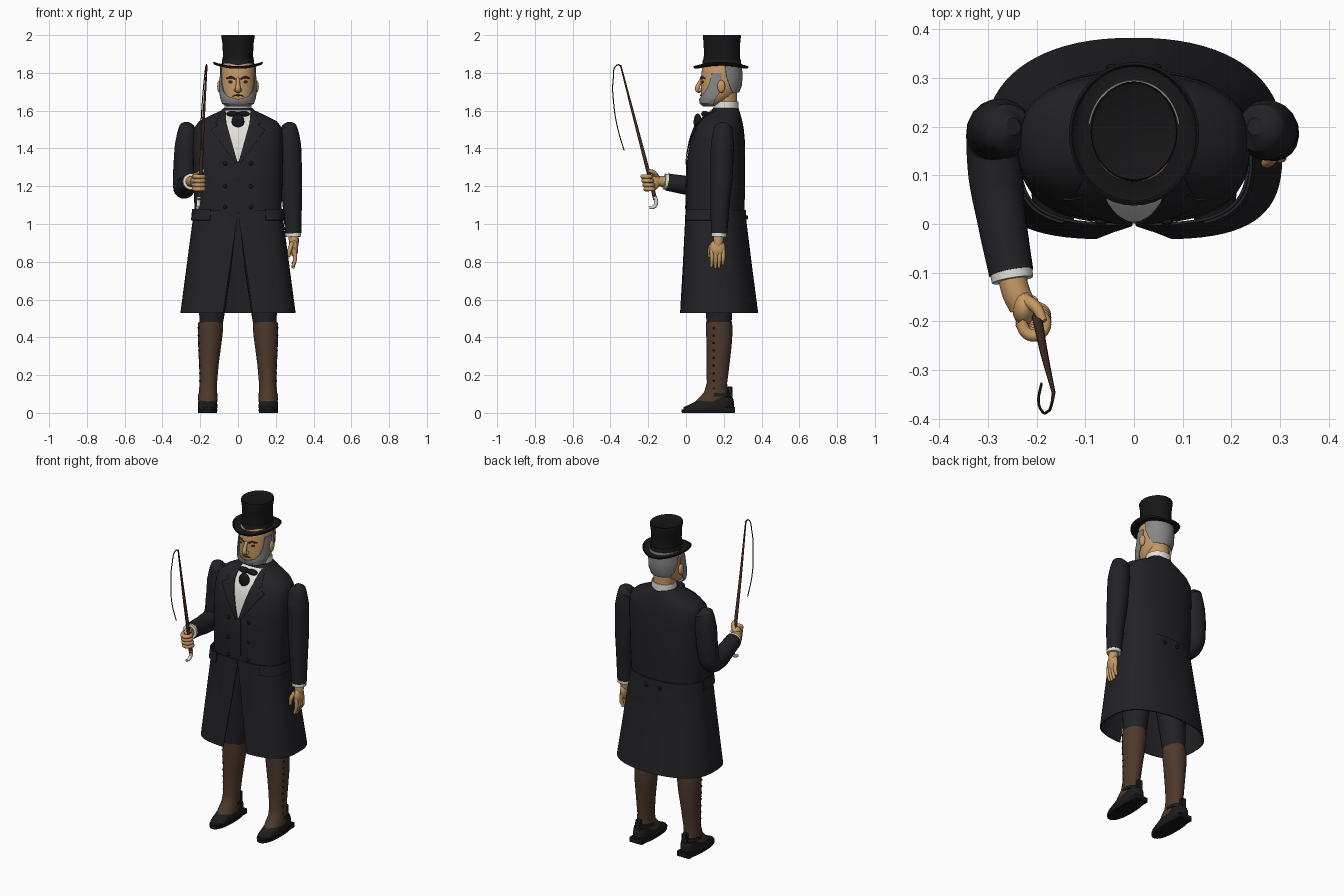
import bpy, bmesh
from math import sin, cos, radians
from mathutils import Matrix, Vector


def mat(name, r, g, b):
    m = bpy.data.materials.new(name)
    m.diffuse_color = (r, g, b, 1)
    return m


COAT = mat("black_wool", .016, .015, .018)
HAT = mat("black_silk", .008, .008, .009)
SHOE = mat("black_leather", .013, .011, .011)
BROWN = mat("brown_leather", .075, .04, .025)
ROD = mat("dark_wood", .06, .025, .015)
SKIN = mat("skin", .56, .32, .13)
HAIR = mat("grey_hair", .24, .24, .24)
WHITE = mat("linen", .75, .74, .7)
DARK = mat("dark_features", .05, .025, .015)


def smooth(o, material, mirror):
    bpy.ops.object.select_all(action='DESELECT')
    o.select_set(True)
    bpy.context.view_layer.objects.active = o
    if o.type == 'CURVE':
        bpy.ops.object.convert(target='MESH')
        o = bpy.context.object
    o.data.materials.clear()
    o.data.materials.append(material)
    bpy.ops.object.shade_smooth_by_angle(angle=radians(40))
    if mirror:
        o.modifiers.new("mirror", 'MIRROR')
    return o


def finish(bm, name, material, mirror=False, thick=0):
    bmesh.ops.recalc_face_normals(bm, faces=bm.faces[:])
    if thick:
        bmesh.ops.solidify(bm, geom=bm.faces[:], thickness=thick)
        bmesh.ops.recalc_face_normals(bm, faces=bm.faces[:])
    me = bpy.data.meshes.new(name)
    bm.to_mesh(me)
    bm.free()
    o = bpy.data.objects.new(name, me)
    bpy.context.collection.objects.link(o)
    return smooth(o, material, mirror)


# Stacked elliptical rows (z, cx, cy, rx, ry[, a0, a1]); angles run from the front towards +x
def shell(name, rows, material, n=36, e=1.0, eb=1.0, thick=0, cap=True, mirror=False, bend=None):
    bm = bmesh.new()
    closed = len(rows[0]) == 5
    rings = []
    for row in rows:
        z, cx, cy, rx, ry = row[:5]
        a0, a1 = (0, 360) if closed else row[5:]
        ring = []
        for i in range(n if closed else n + 1):
            a = radians(a0 + (a1 - a0) * i / n)
            s, c = sin(a), cos(a)
            p = e if c > 0 else eb
            x = cx + rx * abs(s) ** p * (1 if s > 0 else -1)
            y = cy - ry * abs(c) ** p * (1 if c > 0 else -1)
            ring.append(bm.verts.new((x, y, z + (bend(x) if bend else 0))))
        rings.append(ring)
    for r, q in zip(rings, rings[1:]):
        for i in range(n):
            j = (i + 1) % len(r)
            bm.faces.new((r[i], r[j], q[j], q[i]))
    if closed and cap:
        bm.faces.new(rings[0])
        bm.faces.new(rings[-1])
    return finish(bm, name, material, mirror, thick)


# Round tube through points (x, y, z, radius)
def tube(name, pts, material, mirror=False, res=5):
    cu = bpy.data.curves.new(name, 'CURVE')
    cu.dimensions = '3D'
    cu.bevel_depth, cu.bevel_resolution, cu.use_fill_caps = 1, res, True
    sp = cu.splines.new('BEZIER')
    sp.resolution_u = 6
    sp.bezier_points.add(len(pts) - 1)
    for b, p in zip(sp.bezier_points, pts):
        b.co, b.radius = p[:3], p[3]
        b.handle_left_type = b.handle_right_type = 'AUTO'
    o = bpy.data.objects.new(name, cu)
    bpy.context.collection.objects.link(o)
    return smooth(o, material, mirror)


def ball(name, loc, size, material, mirror=False, seg=16):
    bm = bmesh.new()
    m = Matrix.Translation(loc) @ Matrix.Diagonal((*size, 1))
    bmesh.ops.create_uvsphere(bm, u_segments=seg, v_segments=seg // 2, radius=1, matrix=m)
    return finish(bm, name, material, mirror)


def box(name, loc, size, material, mirror=False):
    bm = bmesh.new()
    bmesh.ops.create_cube(bm, size=1, matrix=Matrix.Translation(loc) @ Matrix.Diagonal((*size, 1)))
    bmesh.ops.bevel(bm, geom=bm.edges[:], offset=.004, segments=1, affect='EDGES')
    return finish(bm, name, material, mirror)


# Coat body
E = .75
TORSO = [(1.02, 0, .155, .228, .153), (1.2, 0, .157, .235, .156), (1.35, 0, .16, .238, .153),
         (1.45, 0, .168, .238, .143), (1.51, 0, .176, .232, .129), (1.545, 0, .184, .205, .114),
         (1.575, 0, .195, .145, .095), (1.6, 0, .207, .09, .075), (1.615, 0, .21, .074, .066)]
shell("coat_body", TORSO, COAT, 48, E, .85)


def front(x, z):
    """y of the coat's front surface at x, z"""
    for a, b in zip(TORSO, TORSO[1:]):
        if z <= b[0]:
            t = max(0, (z - a[0]) / (b[0] - a[0]))
            cy, rx, ry = (a[k] + (b[k] - a[k]) * t for k in (2, 3, 4))
            return cy - ry * max(0, 1 - abs(x / rx) ** (2 / E)) ** (E / 2)
    return TORSO[-1][2] - TORSO[-1][4]


# Thin cloth panel laid on the coat front between two (x, z) edges
def panel(name, left, right, off, material, mirror=False, n=8, k=5):
    bm = bmesh.new()
    rows = []
    for s in range(len(left) - 1):
        for t in range(k + (s == len(left) - 2)):
            l = Vector(left[s]).lerp(Vector(left[s + 1]), t / k)
            r = Vector(right[s]).lerp(Vector(right[s + 1]), t / k)
            pts = [l.lerp(r, i / n) for i in range(n + 1)]
            rows.append([bm.verts.new((p.x, front(p.x, p.y) - off, p.y)) for p in pts])
    for a, b in zip(rows, rows[1:]):
        for i in range(n):
            bm.faces.new((a[i], a[i + 1], b[i + 1], b[i]))
    return finish(bm, name, material, mirror, .004)


panel("shirt_front", [(-.07, 1.6), (-.055, 1.5), (-.003, 1.33)], [(.07, 1.6), (.055, 1.5), (.003, 1.33)], .004, WHITE)
panel("lapel", [(.066, 1.6), (.062, 1.535), (.058, 1.525), (.054, 1.51), (.004, 1.33)],
      [(.085, 1.6), (.12, 1.535), (.105, 1.525), (.145, 1.5), (.012, 1.32)], .009, COAT, True)
panel("front_overlap", [(.008, 1.33), (.012, 1.02)], [(.016, 1.33), (.022, 1.02)], .004, COAT)
for z in (1.32, 1.2, 1.09):
    ball("coat_button", (.068, front(.068, z) - .003, z), (.011, .007, .011), HAT, True, 12)

# Coat skirt, open at the front, with pocket flaps and back buttons
shell("coat_skirt", [(1.075, 0, .157, .237, .16, .05, 359.95), (1.02, 0, .157, .24, .162, .1, 359.9),
                     (.78, 0, .166, .272, .183, 2.5, 357.5), (.53, 0, .175, .305, .207, 6, 354)],
      COAT, 72, .6, .88, .006)
shell("pocket_flap", [(1.08, 0, .157, .243, .166, 25, 95), (1.02, 0, .157, .249, .172, 25, 95)],
      COAT, 20, .6, .88, .006, mirror=True)
ball("back_button", (.045, .322, 1.035), (.012, .007, .012), HAT, True, 12)

# Collar and cravat
shell("shirt_collar", [(1.59, 0, .212, .074, .068), (1.648, 0, .212, .071, .066)], WHITE, thick=.005, cap=False)
shell("cravat_band", [(1.588, 0, .208, .08, .076), (1.607, 0, .209, .077, .072)], HAT)
ball("cravat_knot", (0, .062, 1.54), (.034, .022, .045), HAT)
ball("cravat_wing", (.028, .1, 1.583), (.034, .02, .016), HAT, True)

# Head
tube("neck", [(0, .21, 1.58, .062), (0, .21, 1.65, .062), (0, .2, 1.72, .07)], SKIN)
shell("head", [(1.625, 0, .135, .04, .035), (1.645, 0, .148, .07, .063), (1.68, 0, .168, .085, .088),
               (1.72, 0, .181, .09, .101), (1.78, 0, .185, .091, .105), (1.84, 0, .187, .086, .1),
               (1.9, 0, .19, .06, .08)], SKIN, e=.9)
shell("beard", [(1.8, 0, .187, .096, .11, 66, 92), (1.74, 0, .183, .098, .11, 60, 95),
                (1.7, 0, .175, .099, .106, 48, 93), (1.676, 0, .166, .096, .099, 32, 90),
                (1.66, 0, .158, .093, .09, 0, 88), (1.637, 0, .148, .084, .075, 0, 90),
                (1.622, 0, .143, .06, .052, 0, 90), (1.621, 0, .143, .003, .003, 0, 90)],
      HAIR, 18, .85, thick=.004, mirror=True)
shell("hair", [(1.85, 0, .187, .095, .108, 100, 180), (1.78, 0, .187, .099, .113, 104, 180),
               (1.73, 0, .184, .098, .111, 116, 180), (1.695, 0, .178, .092, .103, 132, 180)],
      HAIR, 16, thick=.004, mirror=True)
ball("ear", (.097, .187, 1.728), (.013, .021, .034), SKIN, True)
tube("nose", [(0, .085, 1.772, .008), (0, .068, 1.74, .011), (0, .062, 1.713, .015), (0, .078, 1.7, .01)], SKIN)
ball("nostril", (.012, .073, 1.709), (.01, .011, .009), SKIN, True, 12)
ball("eye", (.036, .092, 1.752), (.015, .009, .008), DARK, True, 12)
tube("eyebrow", [(.014, .079, 1.768, .004), (.038, .083, 1.777, .006), (.062, .102, 1.77, .003)], ROD, True, 3)
tube("mouth", [(-.028, .085, 1.678, .002), (0, .078, 1.681, .005), (.028, .085, 1.678, .002)], DARK, res=3)

# Top hat
shell("hat_crown", [(1.835, 0, .19, .083, .1), (1.9, 0, .19, .08, .095), (1.96, 0, .19, .083, .097),
                    (1.994, 0, .19, .089, .101), (2.0, 0, .19, .087, .099), (1.996, 0, .19, .08, .092)], HAT, 40)
shell("hat_band", [(1.838, 0, .19, .086, .103), (1.872, 0, .19, .0845, .101)], SHOE, 40)
shell("hat_brim", [(1.838, 0, .188, .08, .097), (1.828, 0, .186, .11, .125), (1.829, 0, .185, .123, .138),
                   (1.836, 0, .185, .128, .142)], HAT, 40, thick=.006, cap=False,
      bend=lambda x: .022 * (x / .128) ** 2)

# Hanging arm and hand
tube("left_sleeve", [(.248, .2, 1.53, .018), (.26, .197, 1.51, .05), (.272, .193, 1.42, .062), (.28, .188, 1.25, .059),
                     (.287, .18, 1.1, .051), (.292, .176, .95, .043)], COAT, res=7)
tube("left_cuff", [(.292, .176, .965, .042), (.293, .175, .932, .041)], WHITE)
tube("left_wrist", [(.293, .175, .95, .028), (.296, .17, .9, .026), (.296, .167, .87, .02)], SKIN)
ball("left_palm", (.297, .167, .872), (.022, .042, .048), SKIN)
for i in range(4):
    y = .137 + .02 * i
    drop = (.765, .758, .762, .778)[i]
    tube("left_finger", [(.299, y, .862, .012), (.302, y, .815, .011), (.29, y - .002, drop + .008, .008)], SKIN, res=3)
tube("left_thumb", [(.288, .142, .9, .013), (.274, .127, .865, .012), (.268, .125, .825, .008)], SKIN, res=3)

# Raised arm and gripping hand
tube("right_sleeve", [(-.248, .2, 1.53, .018), (-.26, .197, 1.51, .05), (-.272, .195, 1.42, .062),
                      (-.283, .192, 1.29, .06), (-.288, .17, 1.205, .056), (-.284, .1, 1.19, .056),
                      (-.27, .0, 1.205, .05), (-.252, -.1, 1.222, .046)], COAT, res=7)
tube("right_cuff", [(-.254, -.085, 1.221, .044), (-.249, -.115, 1.225, .043)], WHITE)
tube("right_wrist", [(-.252, -.1, 1.223, .029), (-.242, -.14, 1.226, .029), (-.228, -.17, 1.226, .028)], SKIN)
ball("right_palm", (-.226, -.172, 1.226), (.024, .037, .046), SKIN)
for i in range(4):
    z, d = 1.185 + .022 * i, -.005 * i
    tube("right_finger", [(-.234, -.185 + d, z, .012), (-.215, -.212 + d, z, .0125), (-.19, -.208 + d, z, .012),
                          (-.182, -.182 + d, z, .011), (-.202, -.165 + d, z, .009)], SKIN, res=3)
tube("right_thumb", [(-.226, -.155, 1.25, .014), (-.2, -.172, 1.273, .012), (-.186, -.2, 1.283, .009)], SKIN, res=3)

# Riding whip with hooked end and lash
tube("whip_rod", [(-.207, -.163, 1.13, .011), (-.2, -.188, 1.23, .0105), (-.185, -.262, 1.515, .008),
                  (-.165, -.346, 1.84, .004)], ROD, res=4)
tube("whip_hook", [(-.206, -.166, 1.145, .012), (-.209, -.158, 1.112, .011), (-.212, -.17, 1.091, .01),
                   (-.215, -.193, 1.086, .008)], WHITE, res=4)
tube("whip_lash", [(-.165, -.345, 1.838, .004), (-.168, -.365, 1.842, .003), (-.178, -.385, 1.77, .0028),
                   (-.19, -.382, 1.63, .0028), (-.196, -.36, 1.5, .0028), (-.19, -.328, 1.39, .0028)], ROD, res=2)

# Legs, gaiters and shoes
shell("trouser_leg", [(.46, .142, .175, .06, .065), (.53, .138, .175, .068, .07), (.75, .122, .172, .085, .09),
                      (1.0, .11, .165, .1, .11)], COAT, 24, mirror=True)
shell("gaiter", [(.055, .16, .135, .05, .09), (.08, .16, .147, .051, .078), (.11, .159, .158, .047, .062),
                 (.16, .157, .164, .046, .054), (.26, .154, .17, .052, .061), (.38, .149, .176, .063, .068),
                 (.44, .146, .176, .067, .07), (.482, .145, .175, .065, .069)], BROWN, 28, mirror=True)
for i in range(9):
    z = .13 + i * .04
    ball("gaiter_button", (.2 + .03 * max(0, z - .2) / .9, .147, z), (.007, .006, .006), SHOE, True, 8)
shell("shoe", [(.016, .161, .118, .049, .133), (.03, .161, .12, .052, .133), (.05, .161, .142, .051, .112),
               (.07, .161, .16, .048, .092), (.085, .161, .175, .044, .07)], SHOE, 32, .85, .8, mirror=True)
shell("shoe_sole", [(.0, .161, .118, .05, .14), (.018, .161, .118, .052, .142)], HAT, 32, .85, .8, mirror=True)
box("shoe_heel", (.161, .22, .016), (.088, .08, .032), HAT, True)
box("heel_tab", (.158, .234, .095), (.034, .026, .09), SHOE, True)
shell("ankle_strap", [(.088, .16, .166, .052, .07), (.106, .159, .17, .05, .064)], SHOE, 28, mirror=True)
